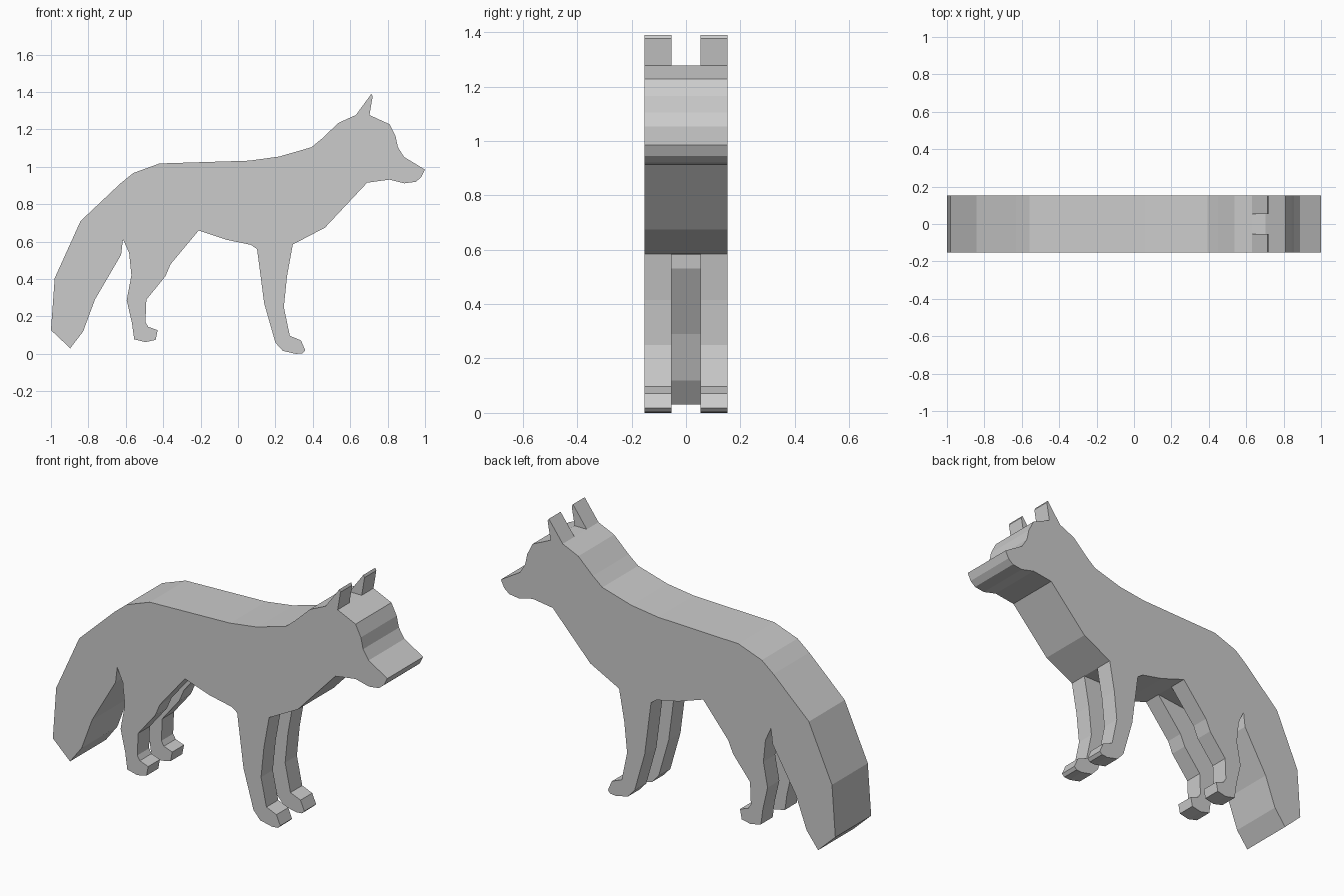
import bpy, bmesh

if "Cube" in bpy.data.objects:
    bpy.data.objects.remove(bpy.data.objects["Cube"])

HALF_WIDTH = 0.153   # half thickness of the whole figure
HALF_SLOT = 0.0525   # half gap between paired legs and ears

# Side outline, part by part, running clockwise from the nose
jaw_chest = [(1, .985), (.98, .945), (.95, .92), (.89, .912), (.81, .932),
             (.69, .915), (.465, .675)]
front_leg = [(.293, .585), (.262, .415), (.245, .25), (.277, .097), (.337, .072),
             (.36, .018), (.345, .003), (.31, 0), (.24, .016), (.2, .06),
             (.14, .27), (.102, .56)]
belly = [(.07, .583), (-.06, .61)]
hind_leg = [(-.21, .66), (-.36, .48), (-.388, .415), (-.49, .29), (-.495, .17),
            (-.48, .145), (-.43, .127), (-.44, .075), (-.495, .063), (-.555, .078),
            (-.567, .165), (-.595, .287), (-.57, .42), (-.582, .54)]
tail = [(-.615, .613), (-.625, .53), (-.765, .29), (-.828, .12), (-.897, .03),
        (-1, .127), (-.98, .405), (-.842, .71)]
back_neck = [(-.63, .91), (-.56, .967), (-.42, 1.018), (.06, 1.033), (.22, 1.055),
             (.393, 1.105), (.45, 1.152), (.537, 1.235)]
ear = [(.63, 1.277), (.713, 1.39), (.72, 1.377), (.703, 1.277)]
face = [(.81, 1.228), (.842, 1.165), (.855, 1.105), (.888, 1.053)]


def prism(name, outline, half):
    """Extrude an x-z outline across y, centred on y = 0."""
    bm = bmesh.new()
    base = bm.faces.new([bm.verts.new((x, -half, z)) for x, z in outline])
    new = bmesh.ops.extrude_face_region(bm, geom=[base])["geom"]
    verts = [v for v in new if isinstance(v, bmesh.types.BMVert)]
    bmesh.ops.translate(bm, verts=verts, vec=(0, 2 * half, 0))
    bmesh.ops.recalc_face_normals(bm, faces=bm.faces)
    mesh = bpy.data.meshes.new(name)
    bm.to_mesh(mesh)
    bm.free()
    obj = bpy.data.objects.new(name, mesh)
    bpy.context.collection.objects.link(obj)
    return obj


body = prism("animal_body",
             jaw_chest + front_leg + belly + hind_leg + tail + back_neck + ear + face,
             HALF_WIDTH)

# Slots that split the front legs, hind legs and ears into pairs
slots = {
    "front_leg_slot": [(.293, .585), (.5, .5), (.5, -.1), (.1, -.1), (.02, .5),
                       (.07, .583)],
    "hind_leg_slot": [(-.21, .66), (-.1, .5), (-.3, -.1), (-.63, -.1), (-.63, .3),
                      (-.605, .52), (-.615, .613)],
    "ear_slot": [(.63, 1.277), (.55, 1.5), (.8, 1.5), (.703, 1.277)],
}
for name, outline in slots.items():
    cutter = prism(name, outline, HALF_SLOT)
    cutter.hide_render = True
    cutter.display_type = 'WIRE'
    cut = body.modifiers.new(name, 'BOOLEAN')
    cut.operation = 'DIFFERENCE'
    cut.solver = 'EXACT'
    cut.object = cutter
